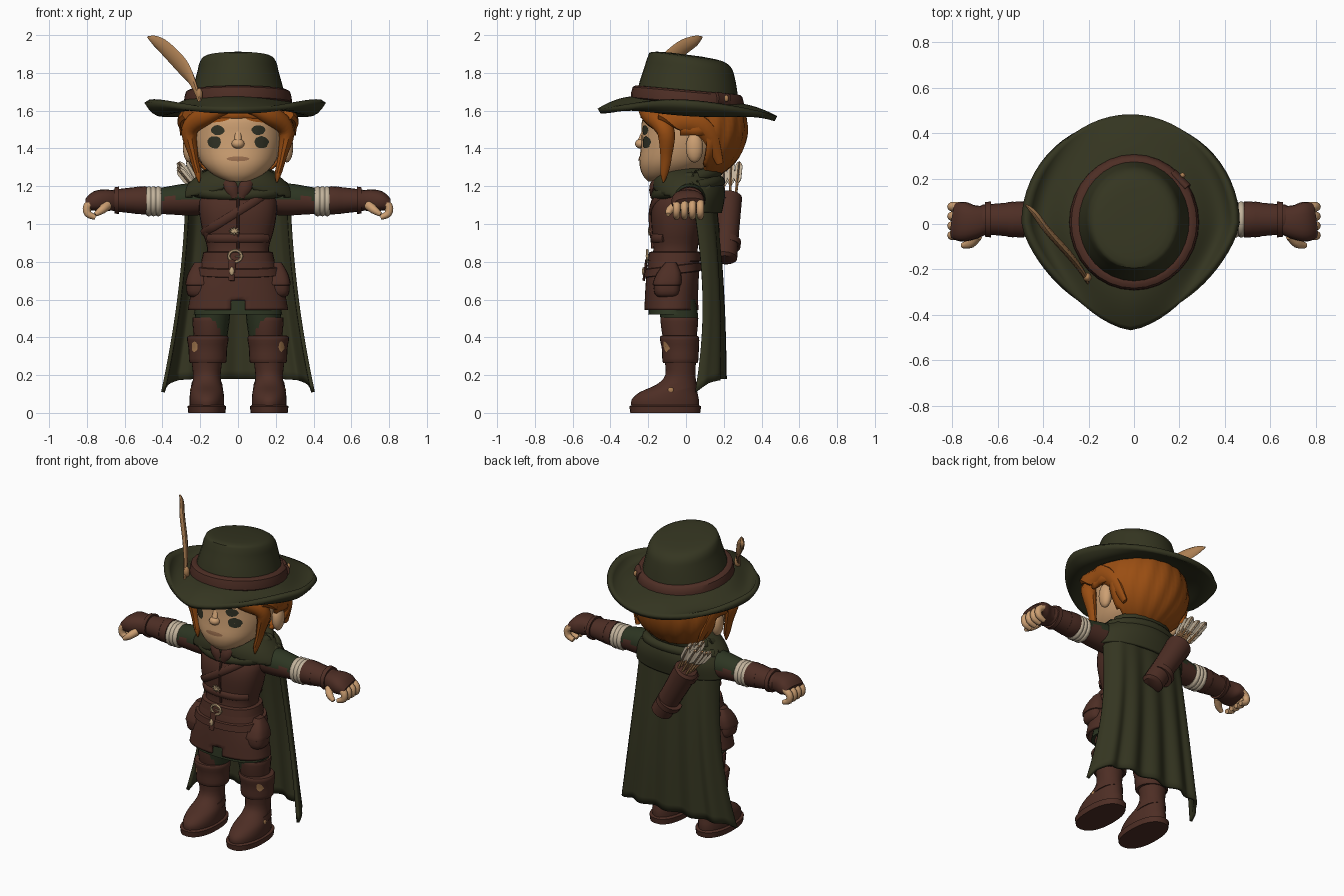
import bpy, bmesh, math, random
from mathutils import Vector
from mathutils.bvhtree import BVHTree

random.seed(4)
if "Cube" in bpy.data.objects:
    bpy.data.objects.remove(bpy.data.objects["Cube"])


def material(name, *rgb):
    m = bpy.data.materials.new(name)
    m.use_nodes = True
    m.diffuse_color = (*rgb, 1)
    m.node_tree.nodes["Principled BSDF"].inputs["Base Color"].default_value = (*rgb, 1)
    return m


GREEN = material("olive_felt", .035, .036, .015)
CLOTH = material("dark_green_cloth", .026, .036, .016)
BROWN = material("brown_leather", .075, .027, .018)
SKIN = material("skin", .61, .35, .17)
HAIR = material("ginger_hair", .32, .075, .006)
CREAM = material("cream_linen", .54, .45, .33)
TAN = material("tan_feather", .41, .21, .085)
PAINT = material("dark_paint", .03, .031, .018)
LIP = material("lips", .32, .155, .075)
BRASS = material("pale_brass", .53, .38, .21)
parts = []


def finish(name, bm, mat, thick=0):
    bmesh.ops.recalc_face_normals(bm, faces=bm.faces)
    me = bpy.data.meshes.new(name)
    bm.to_mesh(me)
    ob = bpy.data.objects.new(name, me)
    bpy.context.collection.objects.link(ob)
    me.materials.append(mat)
    if thick:
        mod = ob.modifiers.new("thickness", "SOLIDIFY")
        mod.thickness, mod.offset = thick, 0
    parts.append(ob)
    return ob, BVHTree.FromBMesh(bm)


def skin_grid(bm, rows, wrap=False, loop=False):
    """Join rows of points into quads."""
    vs = [[bm.verts.new(p) for p in r] for r in rows]
    n, m = len(vs), len(vs[0])
    for i in range(n if loop else n - 1):
        for j in range(m if wrap else m - 1):
            k, l = (i + 1) % n, (j + 1) % m
            bm.faces.new((vs[i][j], vs[i][l], vs[k][l], vs[k][j]))
    return vs


def spline(keys, fine):
    out = []
    for i in range(len(keys) - 1):
        a, b, c, d = [keys[min(max(i + o, 0), len(keys) - 1)] for o in (-1, 0, 1, 2)]
        for s in range(fine):
            t = s / fine
            out.append([q + t * (r - p + t * (2*p - 5*q + 4*r - s4 + t * (3*q - p - 3*r + s4))) / 2
                        for p, q, r, s4 in zip(a, b, c, d)])
    return out + [list(keys[-1])]


def sweep(name, keys, mat, axis=None, fine=3, n=20, power=2, tilt=0, ref=(0, 1, 0),
          loop=False, thick=0, cut=None):
    """Loft elliptical rings given as x, y, z, half width, half depth."""
    keys = keys if loop else spline(keys, fine)
    rows = []
    for i, (x, y, z, a, b) in enumerate(keys):
        c = Vector((x, y, z))
        nxt = keys[(i + 1) % len(keys)] if loop else keys[min(i + 1, len(keys) - 1)]
        prv = keys[i - 1] if loop else keys[max(i - 1, 0)]
        t = Vector(axis) if axis else (Vector(nxt[:3]) - Vector(prv[:3])).normalized()
        side = Vector(ref if abs(t.dot(Vector(ref))) < .95 else (0, 0, 1)).cross(t).normalized()
        other = t.cross(side)
        row = []
        for j in range(n):
            h = math.tau * j / n
            f = lambda v: math.copysign(abs(v) ** (2 / power), v)
            p = c + side * f(math.cos(h)) * max(a, .001) + other * f(math.sin(h)) * max(b, .001)
            p.z += tilt * p.y
            row.append(p)
        rows.append(row)
    bm = bmesh.new()
    vs = skin_grid(bm, rows, True, loop)
    if not loop and not cut:
        bm.faces.new(vs[0])
        bm.faces.new(vs[-1])
    if cut:
        bad = [f for f in bm.faces if cut(f.calc_center_median())]
        bmesh.ops.delete(bm, geom=bad, context="FACES")
    return finish(name, bm, mat, thick)


def stack(name, keys, mat, x=0, **kw):
    """Upright loft from z, y, half width, half depth."""
    return sweep(name, [(x, y, z, a, b) for z, y, a, b in keys], mat, axis=(0, 0, 1), **kw)


def ball(name, loc, size, mat):
    bm = bmesh.new()
    bmesh.ops.create_uvsphere(bm, u_segments=16, v_segments=10, radius=1)
    for v in bm.verts:
        v.co = Vector(loc) + Vector(size) * v.co
    return finish(name, bm, mat)


def on(tree, x, z, lift=.004):
    hit = tree.ray_cast(Vector((x, -2, z)), Vector((0, 1, 0)))[0]
    return (hit or Vector((x, -.1, z))) - Vector((0, lift, 0))


def patch(name, tree, x, z, rx, rz, mat, rough=0, slant=0):
    """Thin painted patch that follows a surface."""
    wob = [1 + random.uniform(-rough, rough) for _ in range(16)]
    rows = []
    for r in (.02, .35, .7, 1):
        ring = [(r * w * rx * math.cos(math.tau*j/16), r * w * rz * math.sin(math.tau*j/16))
                for j, w in enumerate(wob)]
        rows.append([on(tree, x + u, z + v + slant * u) for u, v in ring])
    bm = bmesh.new()
    skin_grid(bm, rows, True)
    return finish(name, bm, mat)


# Head
head, face = stack("head", [(1.225, -.135, .06, .065), (1.26, -.105, .13, .125), (1.32, -.055, .193, .192),
    (1.4, -.02, .226, .22), (1.48, .0, .24, .235), (1.56, .01, .24, .24), (1.64, .02, .2, .2)],
    SKIN, n=32, power=2.2)
stack("neck", [(1.12, .02, .09, .09), (1.3, .02, .085, .085)], SKIN)
ball("nose", (0, -.24, 1.425), (.034, .03, .026), SKIN)
sweep("nose_bridge", [(0, -.213, 1.51, .016, .012), (0, -.245, 1.43, .02, .015)], SKIN)
patch("lips", face, 0, 1.345, .06, .013, LIP)
for s, side in ((1, "left"), (-1, "right")):
    patch(side + "_eye", face, s * .108, 1.497, .036, .026, PAINT, .05)
    patch(side + "_cheek_paint", face, s * .125, 1.432, .037, .032, PAINT, .08)
    patch(side + "_eyebrow", face, s * .125, 1.56, .085, .022, HAIR, 0, -s * .05)
    ball(side + "_ear", (s * .258, .045, 1.405), (.034, .046, .08), SKIN)
    sweep(side + "_fringe_lock", [(s*.06, -.225, 1.615, .03, .03), (s*.17, -.195, 1.575, .05, .04),
        (s*.255, -.11, 1.5, .045, .05), (s*.235, -.105, 1.36, .024, .032), (s*.213, -.115, 1.27, .018, .022),
        (s*.205, -.12, 1.22, .004, .004)], HAIR, n=10, fine=5)
    sweep(side + "_temple_hair", [(s*.24, -.1, 1.6, .04, .08), (s*.283, -.02, 1.56, .03, .07),
        (s*.27, .11, 1.49, .03, .05), (s*.22, .18, 1.32, .01, .02)], HAIR, n=10, fine=5)

# Hair shell with combed ridges, opened around the face and ears
bm = bmesh.new()
bmesh.ops.create_uvsphere(bm, u_segments=72, v_segments=28, radius=1)
for v in bm.verts:
    ridge = 1 + .018 * math.sin(18 * math.atan2(v.co.x, v.co.y) + 4 * v.co.z)
    v.co = Vector((v.co.x * .295 * ridge, .04 + v.co.y * .275 * ridge, 1.5 + v.co.z * .265))
bare = [f for f in bm.faces if (lambda c: (c.y < -.02 and c.z < 1.57) or (c.y < .1 and c.z < 1.48))
        (f.calc_center_median())]
bmesh.ops.delete(bm, geom=bare, context="FACES")
finish("hair", bm, HAIR, .02)

# Hat: brim with turned-up sides and peaked front, tapered crown, band
rows = []
for i in range(13):
    t, row = i / 12, []
    for j in range(64):
        h = math.tau * j / 64
        c, s = math.cos(h), math.sin(h)
        p = 1.45 if s < 0 else 1.95
        edge = .468 / (abs(c) ** p + abs(s) ** p) ** (1 / p)
        r = .24 + (edge - .24) * t
        sides = -.42 * t * t * (1 - t) + .005 * t
        drop = (-.08 if s < 0 else -.055) * t * t
        row.append((r * c - .015, r * s + .008, 1.645 - .07 * r * s + sides * c * c + drop * s * s))
    rows.append(row)
bm = bmesh.new()
skin_grid(bm, rows, True)
finish("hat_brim", bm, GREEN, .03)
stack("hat_crown", [(1.63, .01, .265, .275), (1.72, .014, .24, .26), (1.81, .02, .215, .238),
    (1.86, .018, .202, .22), (1.888, .004, .172, .185), (1.897, 0, .08, .08)], GREEN, n=32, tilt=-.13)
stack("hat_band", [(1.635, .008, .268, .282), (1.645, .008, .286, .3), (1.7, .008, .276, .29),
    (1.71, .01, .25, .265)], BROWN, n=32, tilt=-.09, fine=2)
sweep("hat_band_end", [(.17, .225, 1.655, .035, .02), (.235, .16, 1.665, .035, .02)], BROWN)
ball("hat_band_stud", (.214, .214, 1.665), (.012, .012, .018), TAN)
ball("feather_binding", (-.205, -.235, 1.685), (.018, .02, .034), TAN)
sweep("feather", [(-.2, -.26, 1.64, .008, .008), (-.235, -.2, 1.74, .022, .013), (-.29, -.13, 1.83, .046, .016),
    (-.38, -.03, 1.925, .043, .016), (-.44, .05, 1.97, .028, .013), (-.478, .085, 1.99, .004, .004)],
    TAN, ref=(.78, .62, 0), n=8, fine=4)

# Torso, coat skirt and belts
torso, chest = stack("bodice", [(.78, -.065, .17, .125), (.87, -.055, .163, .117), (.96, -.05, .188, .13),
    (1.06, -.045, .205, .14), (1.14, -.025, .2, .138), (1.2, .0, .13, .11), (1.24, 0, .095, .095)],
    BROWN, n=32, power=2.4)
stack("under_tunic", [(.52, -.075, .235, .125), (.7, -.07, .19, .12)], CLOTH, n=28, power=2.4)
stack("coat_skirt", [(.545, -.078, .258, .135), (.66, -.075, .235, .132), (.76, -.068, .2, .13),
    (.84, -.06, .172, .122)], BROWN, n=64, power=2.4, thick=.016, fine=6,
    cut=lambda c: c.y < -.1 and abs(c.x) < (.66 - c.z) * .25)
stack("waist_belt", [(.8, -.06, .18, .128), (.805, -.06, .194, .142), (.85, -.058, .184, .138),
    (.855, -.058, .165, .12)], BROWN, n=32, power=2.4, fine=1)
stack("hip_belt", [(.74, -.07, .21, .138), (.745, -.07, .23, .153), (.785, -.068, .22, .15),
    (.79, -.068, .19, .13)], BROWN, n=32, power=2.4, fine=1, tilt=.12)


def ring(name, c, rx, rz, mat, thick=.007):
    keys = [(c[0] + rx * math.cos(h), c[1], c[2] + rz * math.sin(h), thick, thick)
            for h in [math.tau * i / 16 for i in range(16)]]
    return sweep(name, keys, mat, loop=True, n=6)


ring("belt_buckle", (-.015, -.206, .83), .034, .03, BRASS, .008)
sweep("belt_buckle_tongue", [(-.015, -.208, .83, .004, .006), (.03, -.208, .83, .004, .006)], BRASS, n=6)
sweep("belt_end", [(-.03, -.208, .81, .02, .008), (-.035, -.224, .7, .016, .007)], BROWN, n=8)
ball("belt_end_tip", (-.033, -.226, .75), (.012, .007, .022), BRASS)
for k in range(4):
    a = math.pi * k / 4
    dx, dz = .028 * math.cos(a), .022 * math.sin(a)
    sweep("strap_clasp_%d" % k, [(-.02 - dx, -.193, .962 - dz, .003, .005), (-.02, -.196, .962, .009, .007),
        (-.02 + dx, -.193, .962 + dz, .003, .005)], BRASS, n=6)
for name, x0, z0, x1, z1 in (("chest_strap", .15, 1.16, -.185, .95), ("lower_strap", -.16, .925, .16, .925),
                             ("front_seam", .0, 1.17, .0, .87)):
    w = .022 if "strap" in name else .007
    pts = [on(chest, x0 + (x1 - x0) * k / 12, z0 + (z1 - z0) * k / 12) for k in range(13)]
    sweep(name, [(*p, w, .009) for p in pts], BROWN, n=8, fine=1)

# Shoulder mantle with rolled folds, open at the throat
stack("mantle", [(1.06, .04, .3, .14), (1.14, .02, .3, .175), (1.2, .01, .262, .18), (1.25, .0, .205, .16),
    (1.285, .0, .14, .13)], GREEN, n=64, fine=6, thick=.02,
    cut=lambda c: c.y < 0 and (c.z < 1.205 - .24 * abs(c.x) or abs(c.x) < .04))
for k, (rx, ry, z, r) in enumerate(((.245, .165, 1.19, .032), (.185, .15, 1.24, .034))):
    loop = [(rx * math.cos(h), .01 + ry * math.sin(h), z + .035 * math.sin(h), r, r)
            for h in [math.tau * i / 40 for i in range(40)]]
    sweep("mantle_fold_%d" % (k + 1), loop, GREEN, loop=True, n=10)
for s, side in ((1, "left"), (-1, "right")):
    sweep(side + "_collar", [(s*.015, -.175, 1.14, .02, .012), (s*.04, -.178, 1.2, .035, .016),
        (s*.075, -.14, 1.25, .02, .012)], BROWN, n=8)

# Cape with hanging pleats
rows = []
for i in range(25):
    v, row = i / 24, []
    for j in range(73):
        u = j / 36 - 1
        wide = .27 + .035 * v + .095 * v ** 2
        back = .14 + .05 * v + .016 * v * math.cos(u * 19) + .015 * math.sin(v * math.pi)
        front = .035 + .065 * math.sin(v * 2.6) - .02 * v
        z = 1.23 - .09 * abs(u) ** 3 * (1 - v) - 1.05 * v - .07 * v * abs(u) ** 5
        row.append((wide * math.sin(u * 1.45), back + (front - back) * abs(u) ** 3.5, z))
    rows.append(row)
bm = bmesh.new()
skin_grid(bm, rows)
finish("cape", bm, GREEN, .02)

# Quiver with arrows
sweep("quiver", [(.035, .205, .81, .05, .05), (.03, .205, .82, .066, .066), (-.06, .215, .97, .068, .067),
    (-.16, .225, 1.14, .076, .072), (-.165, .225, 1.15, .06, .06)], BROWN, fine=1)
for k, (x, z) in enumerate(((-.02, .88), (-.14, 1.1))):
    sweep("quiver_band_%d" % (k + 1), [(x, .215, z, .077, .074), (x - .018, .216, z + .03, .078, .075)], BROWN, fine=1)
for k in range(9):
    ox, oy, tip = .03 * (k % 3 - 1), .028 * (k // 3 - 1), random.uniform(-.02, .03)
    a, b = Vector((-.13 + ox, .23 + oy, 1.1)), Vector((-.265 + ox * 1.7, .24 + oy * 1.5, 1.315 + tip + ox * .6))
    sweep("arrow_shaft_%d" % k, [(*a, .008, .008), (*b, .008, .008)], TAN, n=6, fine=1)
    for m, wv in enumerate(((.022, .004), (.004, .022))):
        f = [(*a.lerp(b, t), wv[0] * g, wv[1] * g) for t, g in ((.5, .2), (.62, 1), (.92, 1), (1, .5))]
        sweep("arrow_fletching_%d_%d" % (k, m), f, CREAM, n=6, fine=1)

for s, side in ((1, "left"), (-1, "right")):
    # Arms
    sleeve, _ = sweep(side + "_sleeve", [(s*.14, .02, 1.13, .08, .09), (s*.26, .02, 1.13, .085, .085),
        (s*.36, .02, 1.125, .075, .075), (s*.43, .02, 1.12, .066, .068)], CLOTH)
    sleeve.data.materials.append(BROWN)
    for p in sleeve.data.polygons:
        p.material_index = int(p.center.z < 1.14 and abs(p.center.x) < .4)
    for k in range(3):
        x = .422 + .025 * k
        sweep("%s_arm_wrap_%d" % (side, k + 1), [(s*(x - .016), .02, 1.12, .072, .072), (s*x, .02, 1.12, .08, .08),
            (s*(x + .016), .02, 1.12, .072, .072)], CREAM, n=16)
    sweep(side + "_bracer", [(s*.484, .02, 1.125, .068, .075), (s*.495, .02, 1.125, .075, .08),
        (s*.6, .02, 1.125, .064, .07), (s*.66, .02, 1.125, .056, .066), (s*.675, .02, 1.125, .05, .06)], BROWN)
    for x in (.53, .63):
        sweep(side + "_bracer_strap", [(s*x, .02, 1.125, .073, .079), (s*(x + .025), .02, 1.125, .069, .076)], BROWN, fine=1)
    sweep(side + "_glove", [(s*.65, .02, 1.125, .05, .06), (s*.7, .01, 1.125, .058, .075),
        (s*.75, .01, 1.12, .055, .088), (s*.79, .015, 1.105, .035, .08)], BROWN, power=2.5)
    for k in range(4):
        y = -.05 + .042 * k
        sweep("%s_finger_%d" % (side, k + 1), [(s*.76, y, 1.12, .022, .021), (s*.797, y, 1.095, .022, .021),
            (s*.795, y, 1.055, .02, .02), (s*.755, y, 1.035, .014, .016)], SKIN, n=10)
    sweep(side + "_thumb", [(s*.69, -.05, 1.1, .025, .025), (s*.72, -.085, 1.075, .022, .022),
        (s*.755, -.095, 1.05, .012, .012)], SKIN, n=10)

    # Legs and boots
    x = s * .16
    stack(side + "_trouser", [(.4, -.03, .078, .085), (.5, -.035, .092, .1), (.6, -.05, .1, .1)], CLOTH, x=s*.135)
    stack(side + "_thigh_guard", [(.38, -.03, .085, .088), (.44, -.035, .09, .095), (.5, -.035, .094, .1),
        (.505, -.035, .085, .09)], BROWN, x=s*.148)
    leg, shin = stack(side + "_boot_cuff", [(.265, -.03, .08, .08), (.27, -.03, .098, .094), (.34, -.03, .102, .098),
        (.4, -.035, .11, .104), (.41, -.035, .09, .085)], BROWN, x=x, n=28)
    patch(side + "_cuff_patch", shin, s * .23, .35, .016, .026, TAN, .12)
    stack(side + "_boot", [(.03, -.11, .09, .178), (.07, -.11, .092, .178), (.11, -.092, .088, .152),
        (.15, -.05, .078, .106), (.2, -.03, .073, .08), (.28, -.03, .082, .083)], BROWN, x=x+s*.005, n=28)
    stack(side + "_sole", [(0, -.11, .098, .185), (.035, -.11, .102, .19), (.042, -.11, .09, .175)],
        BROWN, x=x+s*.005, n=28, fine=1, power=2.3)
    stack(side + "_ankle_strap", [(.13, -.055, .087, .112), (.17, -.048, .081, .1)], BROWN, x=x+s*.005,
        fine=1, tilt=.25)
    ball(side + "_boot_buckle", (s * .247, -.08, .12), (.007, .016, .014), TAN)

    # Belt pouches
    stack(side + "_pouch", [(.61, -.1, .04, .04), (.63, -.1, .068, .066), (.69, -.1, .07, .07),
        (.75, -.09, .054, .056), (.79, -.08, .03, .03)], BROWN, x=s*.202, power=3)
    stack(side + "_pouch_flap", [(.675, -.1, .07, .07), (.685, -.1, .077, .077), (.74, -.09, .062, .064),
        (.795, -.08, .03, .03)], BROWN, x=s*.202, power=3)

# Smooth shading that keeps hard edges
bpy.ops.object.select_all(action="DESELECT")
for ob in parts:
    ob.select_set(True)
bpy.context.view_layer.objects.active = parts[0]
bpy.ops.object.shade_smooth_by_angle(angle=math.radians(40))
